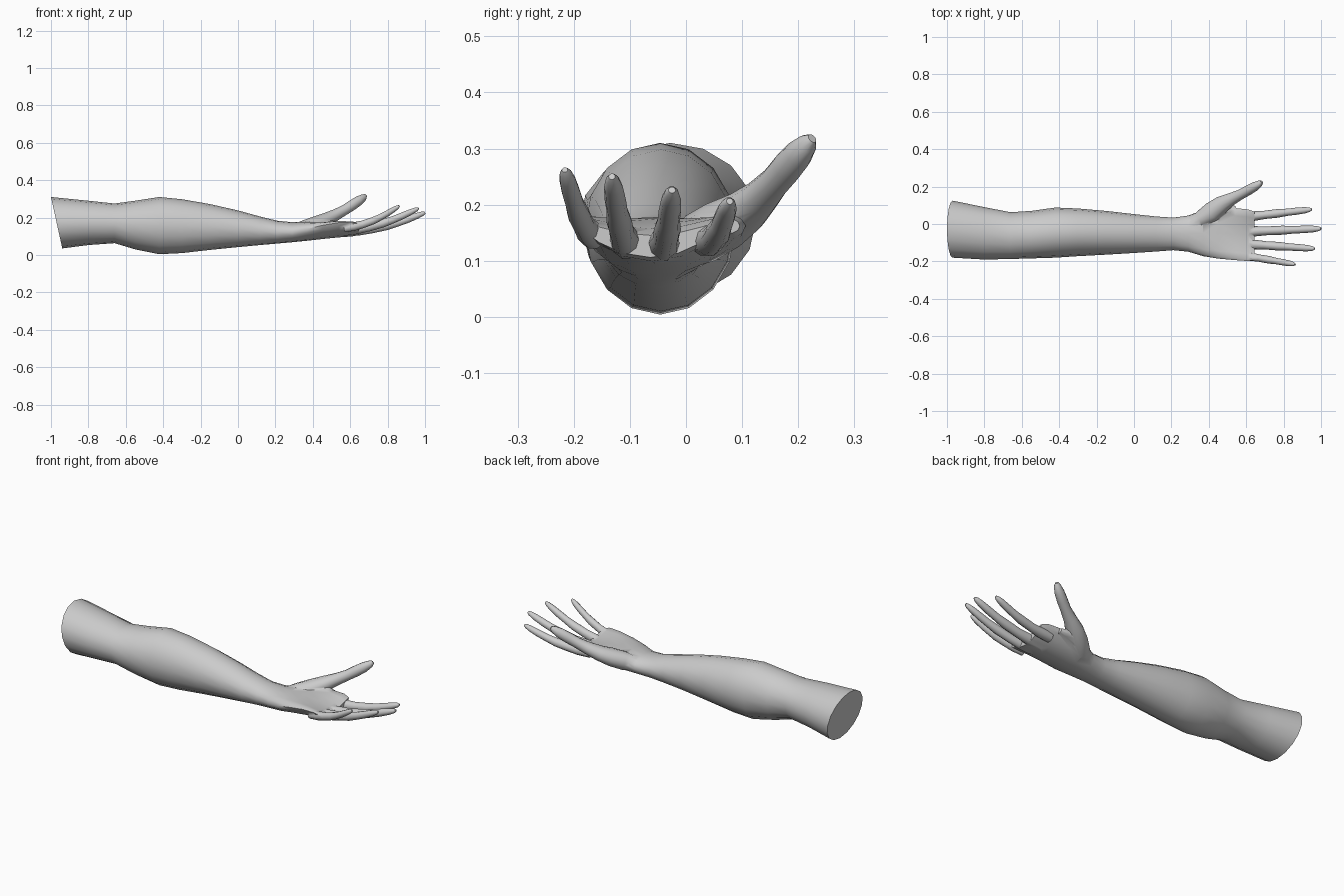
import bpy, bmesh, math
from mathutils import Vector

if "Cube" in bpy.data.objects:
    bpy.data.objects.remove(bpy.data.objects["Cube"])

skin = bpy.data.materials.new("pale grey")
skin.diffuse_color = (0.6, 0.6, 0.6, 1)
skin.use_nodes = True
skin.node_tree.nodes["Principled BSDF"].inputs["Base Color"].default_value = skin.diffuse_color


def loft(name, rings):
    """Skin a list of equal-length point rings and cap both ends."""
    bm = bmesh.new()
    loops = [[bm.verts.new(p) for p in ring] for ring in rings]
    n = len(loops[0])
    for a, b in zip(loops, loops[1:]):
        for i in range(n):
            j = (i + 1) % n
            bm.faces.new((a[i], a[j], b[j], b[i]))
    bm.faces.new(loops[0][::-1])
    bm.faces.new(loops[-1])
    bmesh.ops.recalc_face_normals(bm, faces=bm.faces)
    mesh = bpy.data.meshes.new(name)
    bm.to_mesh(mesh)
    bm.free()
    mesh.materials.append(skin)
    ob = bpy.data.objects.new(name, mesh)
    bpy.context.collection.objects.link(ob)
    return ob


def digit(name, path, sides=10):
    """Tapered tube; path rows are x, y, z, half width, half thickness."""
    pts = [Vector(p[:3]) for p in path]
    rings = []
    for k, p in enumerate(path):
        t = (pts[min(k + 1, len(pts) - 1)] - pts[max(k - 1, 0)]).normalized()
        side = Vector((0, 0, 1)).cross(t).normalized()
        up = t.cross(side)
        rings.append([pts[k] + side * p[3] * math.cos(a) + up * p[4] * math.sin(a)
                      for a in (math.tau * i / sides for i in range(sides))])
    return loft(name, rings)


# Arm and palm: x, min y, max y, min z, max z, upward cupping of the sides
sections = [
    (-1.00, -.18, .125, .035, .31, 0),
    (-0.80, -.19, .09, .053, .29, 0),
    (-0.66, -.187, .063, .063, .275, 0),
    (-0.55, -.184, .07, .03, .29, 0),
    (-0.42, -.18, .088, .004, .31, 0),
    (-0.30, -.172, .083, .01, .298, 0),
    (-0.15, -.164, .07, .027, .272, 0),
    (0.00, -.155, .053, .042, .238, 0),
    (0.12, -.147, .04, .053, .205, 0),
    (0.21, -.14, .034, .061, .183, 0),
    (0.29, -.148, .045, .068, .175, .2),
    (0.37, -.172, .075, .076, .178, .8),
    (0.45, -.185, .088, .085, .175, 1.5),
    (0.54, -.193, .085, .094, .167, 2.2),
    (0.61, -.198, .078, .099, .157, 2.5),
    (0.645, -.193, .066, .106, .145, 2.5),
]
SIDES = 16
rings = []
for x, y0, y1, z0, z1, cup in sections:
    ring = []
    for i in range(SIDES):
        a = math.tau * i / SIDES
        dy = (y1 - y0) / 2 * math.cos(a)
        z = (z0 + z1) / 2 + (z1 - z0) / 2 * math.sin(a)
        # the upper arm is cut off at a slant
        shear = .22 * (z1 - z) if x == -1 else 0
        ring.append((x + shear, (y0 + y1) / 2 + dy, z + cup * dy * dy))
    rings.append(ring)
arm = loft("arm", rings)

# Fingers: base point, tip point, thickness scale
fingers = [
    ("little_finger", (.57, -.165, .143), (.862, -.216, .262), .88),
    ("ring_finger", (.57, -.105, .128), (.966, -.132, .25), 1.0),
    ("middle_finger", (.57, -.042, .125), (1.0, -.025, .226), 1.05),
    ("index_finger", (.57, .034, .134), (.95, .078, .206), 1.0),
]
# fraction along the finger, half width, half thickness
profile = [(0, .027, .026), (.18, .026, .027), (.34, .022, .024), (.52, .023, .023),
           (.66, .019, .020), (.78, .019, .019), (.9, .017, .016), (.97, .012, .012), (1, .006, .006)]
parts = []
for name, base, tip, s in fingers:
    b, t = Vector(base), Vector(tip)
    path = []
    for f, w, h in profile:
        p = b.lerp(t, f)
        p.z -= .022 * math.sin(math.pi * f)  # gentle upward curl
        path.append((*p, w * s, h * s))
    parts.append(digit(name, path))

# Thumb with its fleshy base, and the web towards the index finger
parts.append(digit("thumb", [
    (.30, -.005, .128, .028, .035), (.36, .025, .140, .047, .048), (.42, .065, .163, .055, .046),
    (.47, .105, .188, .046, .038), (.52, .133, .213, .034, .032), (.57, .158, .240, .027, .028),
    (.61, .180, .266, .027, .029), (.645, .200, .289, .025, .027), (.672, .216, .308, .018, .019),
    (.683, .225, .318, .008, .009)], 12))
parts.append(digit("thumb_web", [
    (.38, .03, .140, .045, .035), (.45, .06, .155, .045, .030),
    (.51, .075, .162, .032, .022), (.545, .078, .162, .018, .013)]))

# Fuse everything into one skin
for part in parts:
    mod = arm.modifiers.new("join " + part.name, 'BOOLEAN')
    mod.operation = 'UNION'
    mod.solver = 'EXACT'
    mod.object = part
bpy.context.view_layer.objects.active = arm
arm.select_set(True)
for mod in list(arm.modifiers):
    bpy.ops.object.modifier_apply(modifier=mod.name)
for part in parts:
    bpy.data.objects.remove(part)

# Soften the seams where the digits meet the palm
bm = bmesh.new()
bm.from_mesh(arm.data)
bmesh.ops.remove_doubles(bm, verts=bm.verts, dist=.002)
bm.to_mesh(arm.data)
bm.free()
bpy.ops.object.shade_smooth_by_angle(angle=math.radians(50))
